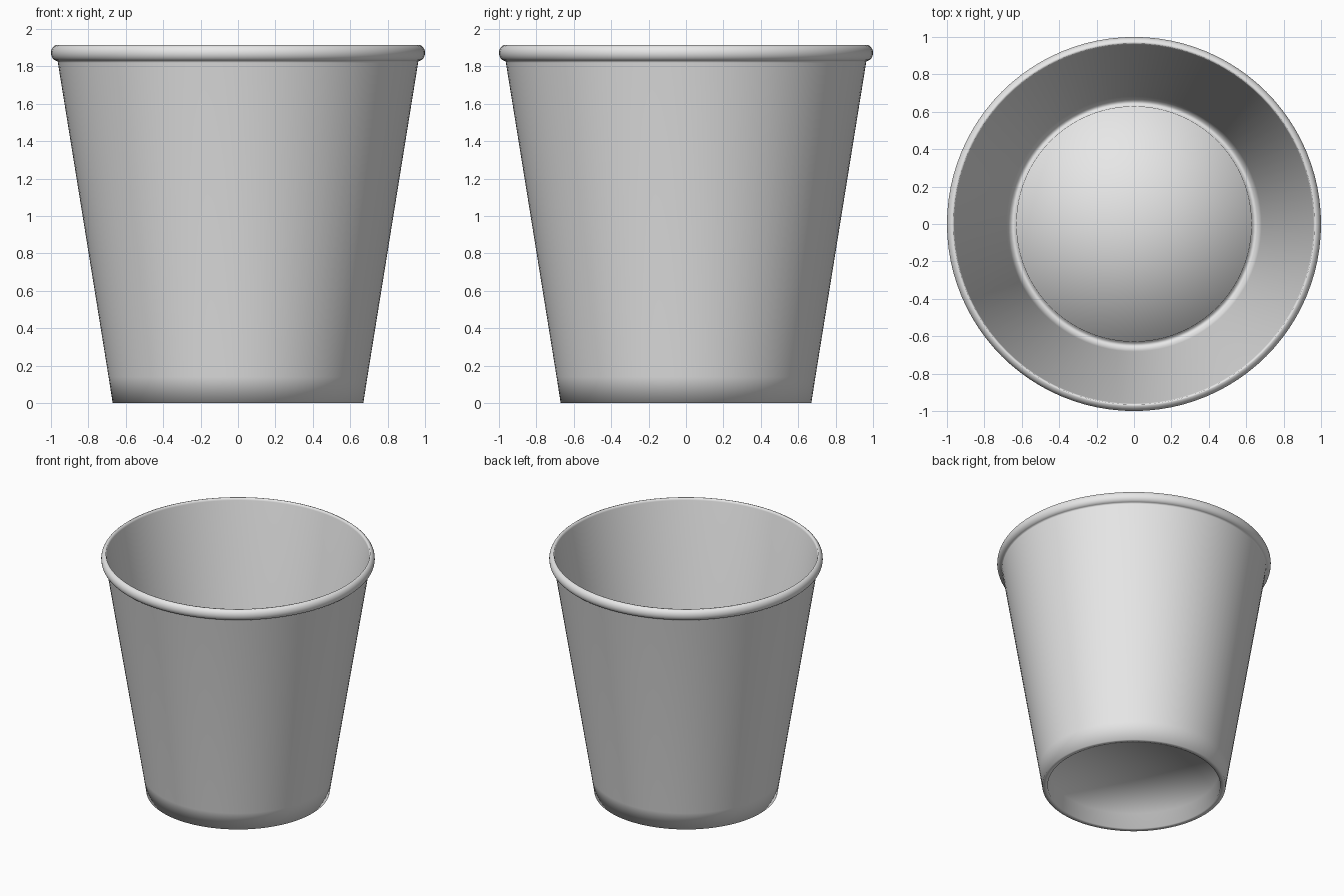
import bpy, bmesh, math

if "Cube" in bpy.data.objects:
    bpy.data.objects.remove(bpy.data.objects["Cube"])

SEGMENTS = 96

paper = bpy.data.materials.new("light_grey_paper")
paper.diffuse_color = (0.8, 0.8, 0.8, 1)
paper.use_nodes = True
paper.node_tree.nodes["Principled BSDF"].inputs["Base Color"].default_value = paper.diffuse_color


def lathe(name, profile, sharp=None):
    """Spin an (r, z) profile around z; points with r = 0 become poles."""
    bm = bmesh.new()
    rings = []
    for r, z in profile:
        if r == 0:
            rings.append([bm.verts.new((0, 0, z))] * SEGMENTS)
        else:
            rings.append([bm.verts.new((r * math.cos(2 * math.pi * i / SEGMENTS),
                                        r * math.sin(2 * math.pi * i / SEGMENTS), z))
                          for i in range(SEGMENTS)])
    for a, b in zip(rings, rings[1:]):
        for i in range(SEGMENTS):
            j = (i + 1) % SEGMENTS
            corners = list(dict.fromkeys((a[i], a[j], b[j], b[i])))
            bm.faces.new(corners).smooth = True
    bmesh.ops.recalc_face_normals(bm, faces=bm.faces)
    mesh = bpy.data.meshes.new(name)
    bm.to_mesh(mesh)
    bm.free()
    mesh.materials.append(paper)
    obj = bpy.data.objects.new(name, mesh)
    bpy.context.collection.objects.link(obj)
    return obj


# rolled lip: half-round bead on the outside of the mouth
lip = [(0.965 + 0.035 * math.cos(math.radians(t)), 1.872 + 0.043 * math.sin(math.radians(t)))
       for t in range(-90, 91, 15)]

# recessed base underside, folded foot, outer wall
outside = [(0, 0.12), (0.62, 0.12), (0.63, 0.0), (0.67, 0.0), (0.692, 0.14), (0.963, 1.82)]
# inner wall, gap around the base, raised floor
inside = [(0.960, 1.895), (0.682, 0.14), (0.660, 0.01), (0.635, 0.01), (0.63, 0.13), (0, 0.13)]

lathe("paper_cup", outside + lip + inside)
